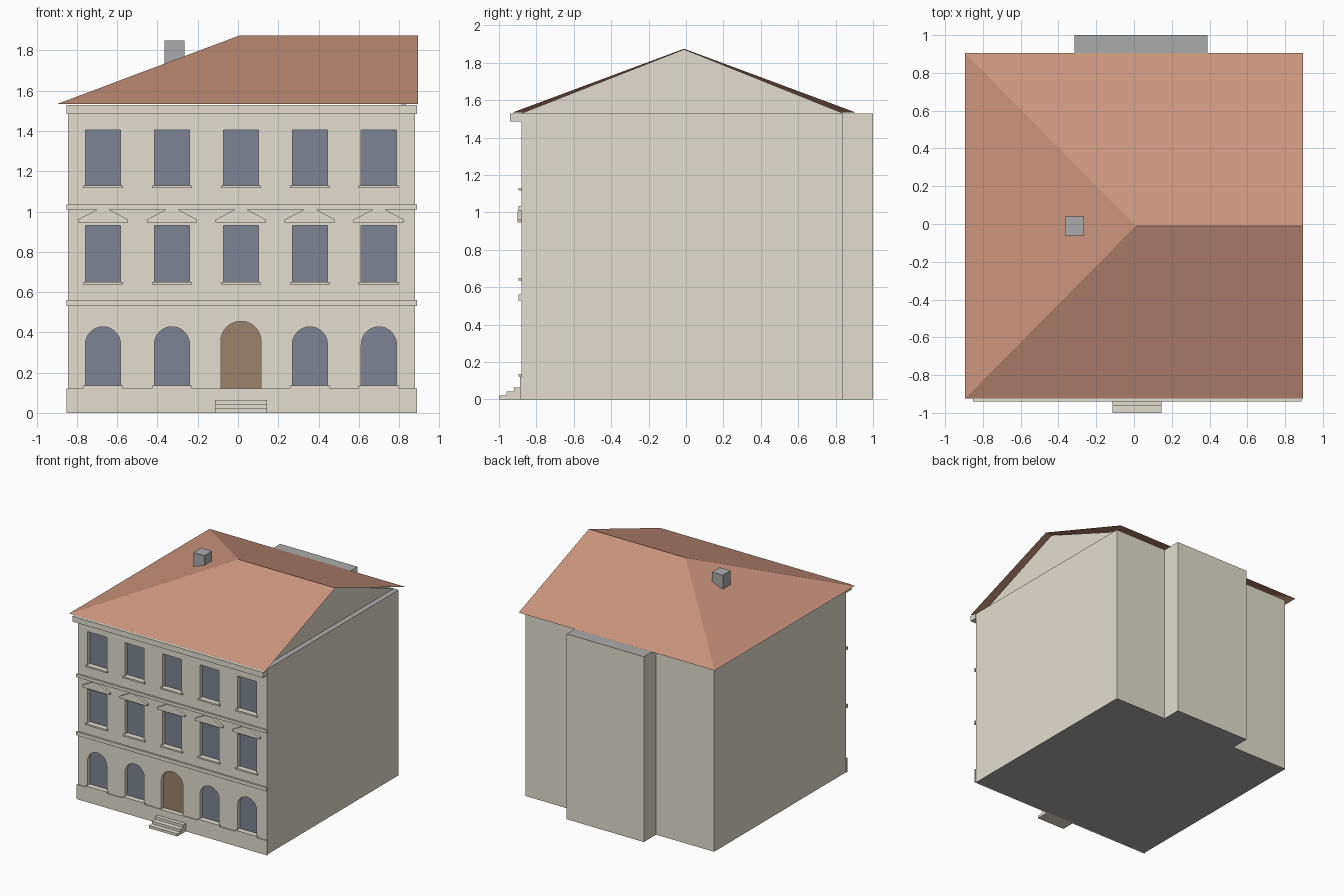
import bpy, bmesh, math

if "Cube" in bpy.data.objects:
    bpy.data.objects.remove(bpy.data.objects["Cube"], do_unlink=True)


def material(name, rgb):
    lin = [((c / 255 + 0.055) / 1.055) ** 2.4 for c in rgb] + [1]
    m = bpy.data.materials.new(name)
    m.use_nodes = True
    m.diffuse_color = lin
    m.node_tree.nodes["Principled BSDF"].inputs["Base Color"].default_value = lin
    return m


STONE = material("cream stone", (227, 222, 208))
GREY = material("grey concrete", (171, 171, 171))
TILE = material("terracotta tile", (203, 149, 125))
GLASS = material("blue grey glass", (126, 132, 146))
WOOD = material("brown wood", (155, 132, 106))


def make_object(name, bm, *mats):
    bmesh.ops.recalc_face_normals(bm, faces=bm.faces)
    me = bpy.data.meshes.new(name)
    bm.to_mesh(me)
    bm.free()
    for m in mats:
        me.materials.append(m)
    ob = bpy.data.objects.new(name, me)
    bpy.context.collection.objects.link(ob)
    return ob


def add_prism(bm, pts, axis, lo, hi):
    """Extrude a 2D outline along an axis from lo to hi."""
    def place(a, b, t):
        p = [a, b]
        p.insert("xyz".index(axis), t)
        return p
    ends = [[bm.verts.new(place(a, b, t)) for a, b in pts] for t in (lo, hi)]
    for loop in ends:
        bm.faces.new(loop)
    n = len(pts)
    for i in range(n):
        j = (i + 1) % n
        bm.faces.new((ends[0][i], ends[0][j], ends[1][j], ends[1][i]))


def prism(name, pts, axis, lo, hi, mat):
    bm = bmesh.new()
    add_prism(bm, pts, axis, lo, hi)
    return make_object(name, bm, mat)


def rect(x0, x1, z0, z1):
    return [(x0, z0), (x1, z0), (x1, z1), (x0, z1)]


def arch(cx, r, z0, spring, steps=16):
    pts = [(cx - r, z0), (cx + r, z0)]
    for i in range(steps + 1):
        a = math.pi * i / steps
        pts.append((cx + r * math.cos(a), spring + r * math.sin(a)))
    return pts


LEFT, RIGHT, FRONT, BACK, TOP = -0.845, 0.88, -0.88, 0.84, 1.53
COLUMNS = [0.0145 + 0.3425 * i for i in range(-2, 3)]
HALF = 0.0875

# Main block with the rear bay
footprint = [(LEFT, FRONT), (RIGHT, FRONT), (RIGHT, BACK), (0.39, BACK), (0.39, 1.0),
             (-0.315, 1.0), (-0.315, BACK), (LEFT, BACK)]
walls = prism("walls", footprint, "z", 0, TOP, STONE)
for m in (GREY, GLASS, WOOD):
    walls.data.materials.append(m)

# Window and door recesses
bm = bmesh.new()
for i, x in enumerate(COLUMNS):
    shapes = [rect(x - HALF, x + HALF, 1.13, 1.405), rect(x - HALF, x + HALF, 0.65, 0.93)]
    if i == 2:
        shapes.append(arch(x, 0.1, 0.12, 0.355))
    else:
        shapes.append(arch(x, HALF, 0.135, 0.34))
    for s in shapes:
        add_prism(bm, s, "y", -1.0, FRONT + 0.03)
cutter = make_object("opening_cutter", bm, STONE)
cutter.hide_render = True
mod = walls.modifiers.new("openings", "BOOLEAN")
mod.operation = "DIFFERENCE"
mod.solver = "EXACT"
mod.object = cutter
bpy.context.view_layer.objects.active = walls
bpy.ops.object.modifier_apply(modifier=mod.name)
bpy.data.objects.remove(cutter, do_unlink=True)

# Flat top and base in grey, recess backs as glass or door
for f in walls.data.polygons:
    c, n = f.center, f.normal
    f.material_index = 0
    if abs(n.z) > 0.9 and (c.z < 0.01 or c.z > TOP - 0.01):
        f.material_index = 1
    elif n.y < -0.9 and c.y > FRONT + 0.02:
        door = abs(c.x - COLUMNS[2]) < 0.1 and c.z < 0.5
        f.material_index = 3 if door else 2

# Horizontal mouldings across the front
for name, z0, z1, depth in (("plinth", 0, 0.12, 0.008), ("lower_band", 0.53, 0.56, 0.015),
                            ("upper_band", 1.01, 1.035, 0.015), ("cornice", 1.485, TOP, 0.06)):
    prism(name, rect(LEFT - 0.007, RIGHT + 0.008, z0, z1), "y", FRONT - depth, FRONT, STONE)

# Sills and pediments
for i, x in enumerate(COLUMNS):
    for floor, z in enumerate((0.135, 0.65, 1.13)):
        if floor == 0 and i == 2:
            continue
        prism(f"sill_{floor}_{i}", rect(x - 0.1, x + 0.1, z - 0.013, z), "y",
              FRONT - 0.015, FRONT, STONE)
    gable = [(-0.125, 0.945), (0.125, 0.945), (0.125, 0.96), (0.03, 1.01), (-0.03, 1.01), (-0.125, 0.96)]
    prism(f"pediment_{i}", [(x + a, z) for a, z in gable], "y", FRONT - 0.02, FRONT, STONE)

# Entrance steps
stair = [(FRONT, 0), (-1.0, 0), (-1.0, 0.022), (-0.96, 0.022), (-0.96, 0.043),
         (-0.92, 0.043), (-0.92, 0.065), (FRONT, 0.065)]
prism("entrance_steps", stair, "x", -0.115, 0.145, STONE)

# Gable wall on one end
prism("gable_wall", [(FRONT, TOP), (BACK, TOP), (-0.01, 1.872)], "x", 0.81, 0.835, STONE)

# Thin roof sheet, hipped on one end and open at the gable
bm = bmesh.new()
fl, fr, br, bl, hip, ridge = [bm.verts.new(p) for p in (
    (-0.895, -0.925, 1.535), (0.895, -0.925, 1.535), (0.895, 0.905, 1.535),
    (-0.895, 0.905, 1.535), (0.01, -0.01, 1.875), (0.895, -0.01, 1.875))]
for loop in ((fl, fr, ridge, hip), (br, bl, hip, ridge), (bl, fl, hip)):
    bm.faces.new(loop)
make_object("roof", bm, TILE)

# Chimney
prism("chimney", rect(-0.365, -0.265, -0.06, 0.04), "z", 1.6, 1.85, GREY)
